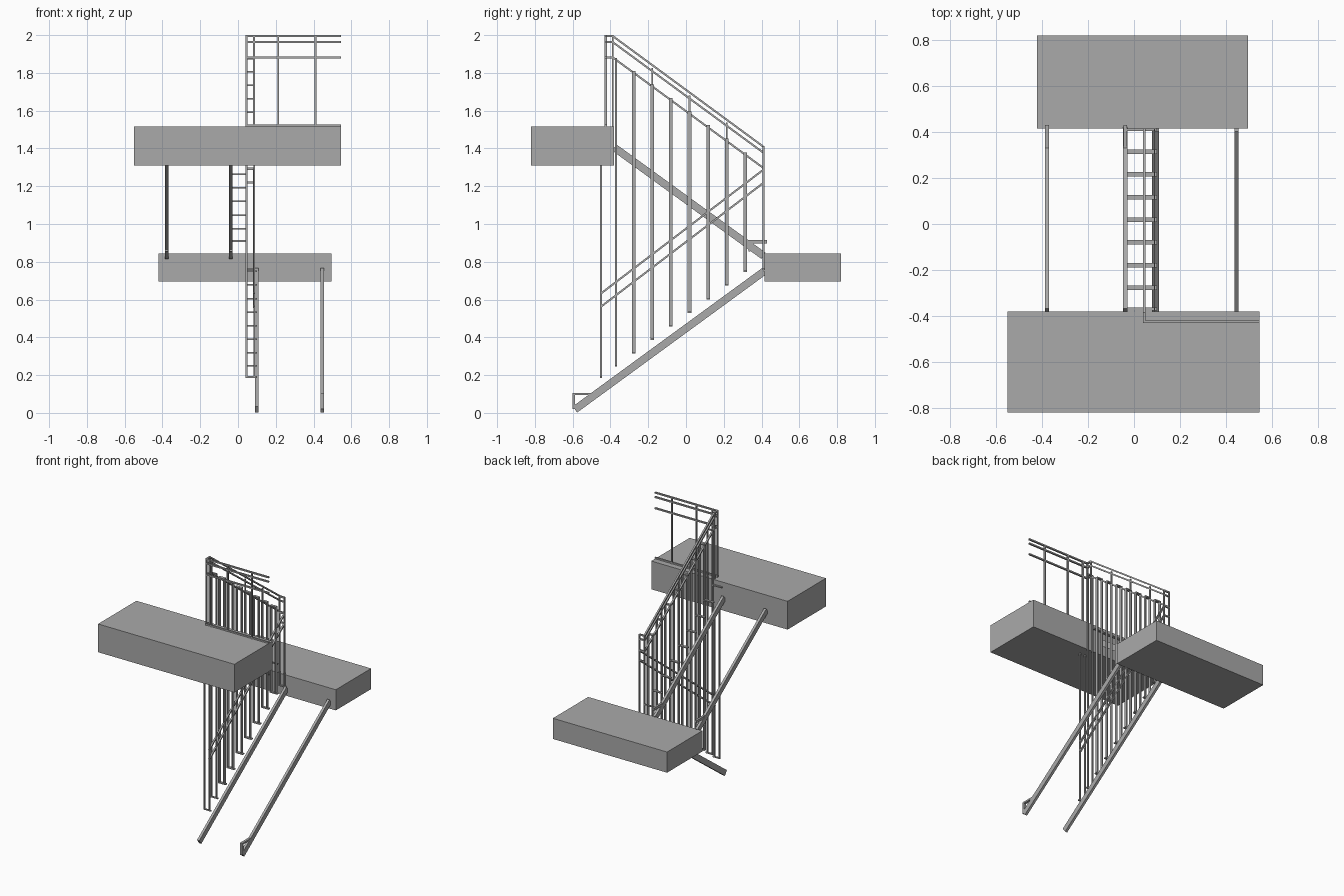
import bpy
from mathutils import Vector, Matrix

cube = bpy.data.objects.get("Cube")
if cube:
    bpy.data.objects.remove(cube)

GREY = (0.4, 0.4, 0.4)
steel = bpy.data.materials.new("plain grey")
steel.use_nodes = True
steel.diffuse_color = (*GREY, 1)
steel.node_tree.nodes["Principled BSDF"].inputs["Base Color"].default_value = (*GREY, 1)


def add_mesh(name, verts, faces):
    mesh = bpy.data.meshes.new(name)
    mesh.from_pydata(verts, [], faces)
    mesh.materials.append(steel)
    obj = bpy.data.objects.new(name, mesh)
    bpy.context.collection.objects.link(obj)
    return obj


def bar_geometry(a, b, wide, deep):
    """Rectangular bar from a to b; wide is its sideways size."""
    a, b = Vector(a), Vector(b)
    d = (b - a).normalized()
    side = Vector((1, 0, 0)) if abs(d.x) < 0.9 else Vector((0, 1, 0))
    up = d.cross(side).normalized()
    ring = [side * sx * wide / 2 + up * su * deep / 2
            for sx, su in ((-1, -1), (1, -1), (1, 1), (-1, 1))]
    verts = [p + r for p in (a, b) for r in ring]
    faces = [(3, 2, 1, 0), (4, 5, 6, 7)]
    faces += [(i, (i + 1) % 4, (i + 1) % 4 + 4, i + 4) for i in range(4)]
    return verts, faces


def bars(name, segments):
    verts, faces = [], []
    for a, b, wide, deep in segments:
        v, f = bar_geometry(a, b, wide, deep)
        faces += [tuple(i + len(verts) for i in face) for face in f]
        verts += v
    return add_mesh(name, verts, faces)


def block(name, lo, hi):
    mid_y, mid_z = (lo[1] + hi[1]) / 2, (lo[2] + hi[2]) / 2
    bars(name, [((lo[0], mid_y, mid_z), (hi[0], mid_y, mid_z),
                 hi[1] - lo[1], hi[2] - lo[2])])


# Landings
block("upper_landing", (-0.55, -0.82, 1.31), (0.545, -0.38, 1.515))
block("lower_landing", (-0.422, 0.415, 0.695), (0.495, 0.82, 0.845))

# Stringers of both flights
for label, x in (("inner", 0.1), ("outer", 0.445)):
    bars(f"lower_{label}_stringer",
         [((x, -0.588, 0.018), (x, 0.414, 0.75), 0.018, 0.04)])
for label, x in (("inner", -0.038), ("outer", -0.378)):
    bars(f"upper_{label}_stringer",
         [((x, 0.41, 0.832), (x, -0.38, 1.405), 0.018, 0.04)])
    bars(f"upper_{label}_stringer_hook",
         [((x, 0.33, 0.905), (x, 0.43, 0.905), 0.016, 0.018),
          ((x, 0.336, 0.855), (x, 0.336, 0.905), 0.016, 0.012)])
bars("lower_stringer_hook",
     [((0.445, -0.594, 0.02), (0.445, -0.594, 0.105), 0.018, 0.014),
      ((0.445, -0.6, 0.1), (0.445, -0.49, 0.1), 0.018, 0.012)])

# Closed baluster frames spanning both flights
LEFT, RIGHT, SLOPE, THIN = 0.045, 0.085, 0.73, 0.008


def frame(name, y, low, high, deep, foot=None):
    parts = [((x, y, low), (x, y, high), THIN, deep) for x in (LEFT, RIGHT)]
    parts += [((LEFT - THIN / 2, y, z), (RIGHT + THIN / 2, y, z), deep, THIN)
              for z in (low, high)]
    parts.append(((RIGHT, y, low), (0.1, y, low), deep, THIN))
    if foot:
        parts.append(((-0.03, y, foot), (LEFT, y, foot), deep, THIN))
    bars(name, parts)


frame("first_post", -0.45, 0.19, 1.315, 0.01)
frame("baluster_frame_top", -0.37, 0.25, 1.875, 0.012, 1.48)
for k in range(7):
    y = -0.277 + 0.0985 * k
    rise = SLOPE * (y + 0.37)
    frame(f"baluster_frame_{k + 1}", y, 0.25 + rise, 1.875 - rise, 0.019, 1.475 - rise)
    # Every other frame carries the handrail
    if k % 2:
        bars(f"handrail_bracket_{k}",
             [((LEFT, y, 1.87 - rise), (LEFT, y, 1.965 - rise), THIN, 0.01)])
frame("turn_post", 0.41, 0.76, 1.405, 0.01, 0.91)

# Sloping rails, joined at the turn
for label, top in (("handrail", 1.995), ("sub_rail", 1.963), ("baluster_rail", 1.882)):
    end = top - 0.588
    bars(f"upper_{label}",
         [((LEFT, -0.425, top), (LEFT, -0.385, top), 0.012, 0.01),
          ((LEFT, -0.388, top), (LEFT, 0.413, end), 0.012, 0.01),
          ((LEFT, 0.41, end), (RIGHT, 0.41, end), 0.01, 0.01)])
for label, low in (("handrail", 0.63), ("sub_rail", 0.56)):
    bars(f"lower_{label}",
         [((RIGHT, -0.453, low), (RIGHT, 0.413, low + 0.66), 0.012, 0.01),
          ((LEFT, 0.41, low + 0.66), (RIGHT, 0.41, low + 0.66), 0.01, 0.01)])

# Guard rail along the upper landing
for label, z in (("top", 1.995), ("second", 1.963), ("third", 1.882), ("bottom", 1.522)):
    bars(f"landing_{label}_rail", [((0.04, -0.425, z), (0.545, -0.425, z), 0.012, 0.01)])
for k, x in enumerate((LEFT, RIGHT, 0.213, 0.41)):
    bars(f"landing_post_{k + 1}", [((x, -0.425, 1.515), (x, -0.425, 1.995), 0.01, 0.012)])
bars("landing_corner_post",
     [((LEFT, -0.388, 1.515), (LEFT, -0.388, 1.995), 0.01, 0.01)])
